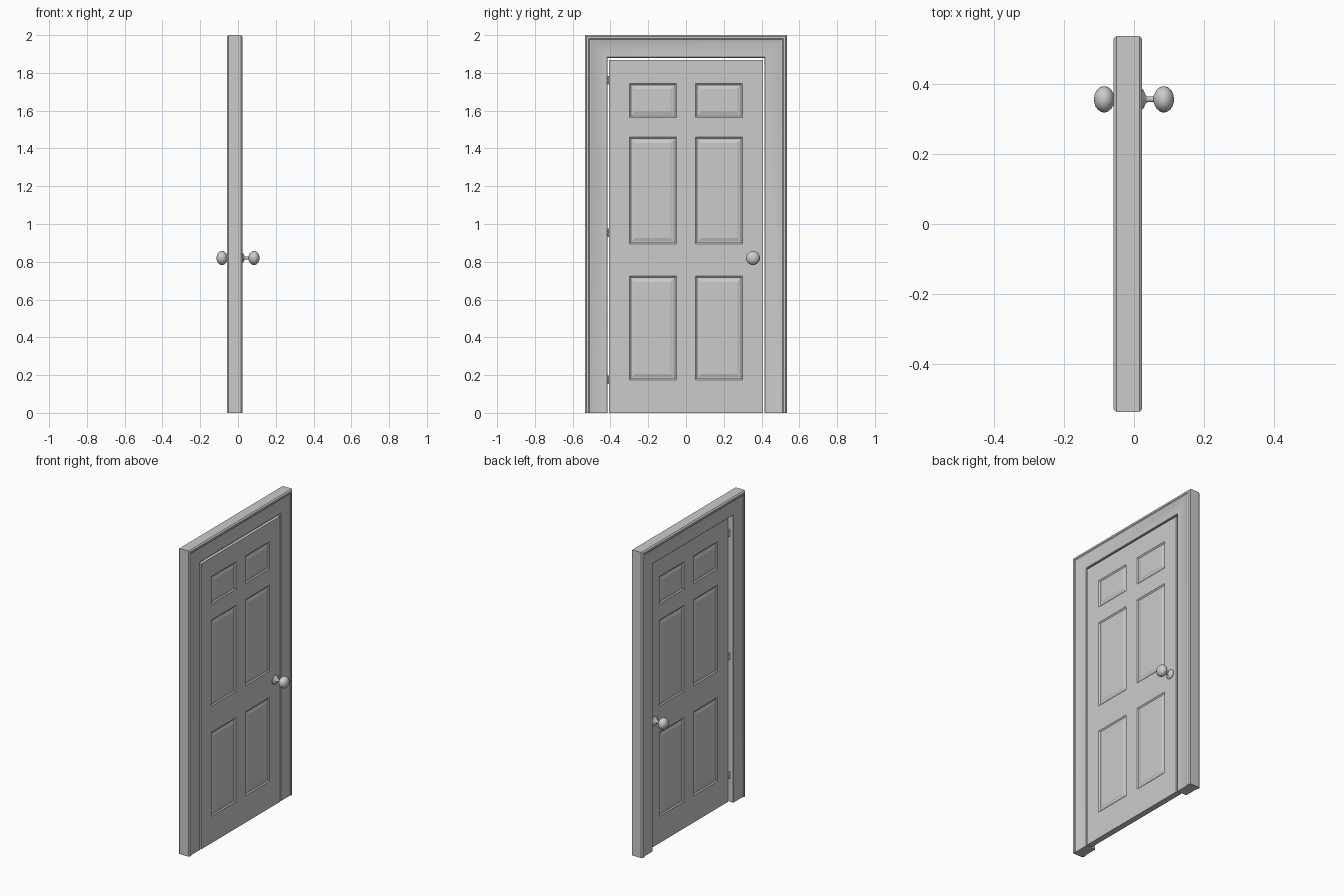
import bpy, bmesh, math
from mathutils import Matrix, Vector

if "Cube" in bpy.data.objects:
    bpy.data.objects.remove(bpy.data.objects["Cube"])


def finish(name, bm, angle=30):
    bmesh.ops.recalc_face_normals(bm, faces=bm.faces[:])
    me = bpy.data.meshes.new(name)
    bm.to_mesh(me)
    bm.free()
    ob = bpy.data.objects.new(name, me)
    bpy.context.collection.objects.link(ob)
    bpy.ops.object.select_all(action='DESELECT')
    ob.select_set(True)
    bpy.context.view_layer.objects.active = ob
    bpy.ops.object.shade_smooth_by_angle(angle=math.radians(angle))
    return ob


# Door frame: moulded casing section (distance from opening, x) swept up, over and down
W, H = 0.415, 1.88
front = [(0, 0.014), (0.004, 0.017), (0.085, 0.017), (0.091, 0.020),
         (0.097, 0.0195), (0.102, 0.023), (0.113, 0.023), (0.120, 0.015)]
mid = -0.0175
section = front + [(d, 2 * mid - x) for d, x in reversed(front)]
bm = bmesh.new()
rings = []
for sy, top in ((-1, 0), (-1, 1), (1, 1), (1, 0)):
    rings.append([bm.verts.new((x, sy * (W + d), top * (H + d))) for d, x in section])
n = len(section)
for a, b in zip(rings, rings[1:]):
    for i in range(n):
        j = (i + 1) % n
        bm.faces.new((a[i], a[j], b[j], b[i]))
bm.faces.new(rings[0])
bm.faces.new(rings[-1])
finish("door_frame", bm)

# Door leaf with six raised panels on both faces
T, LW, LH = 0.019, 0.407, 1.868
cols = [(-0.30, -0.05), (0.05, 0.30)]
rows = [(0.175, 0.725), (0.895, 1.46), (1.565, 1.745)]
bm = bmesh.new()
bmesh.ops.create_cube(bm, size=1, matrix=Matrix.Translation((0, 0, LH / 2))
                      @ Matrix.Diagonal((2 * T, 2 * LW, LH, 1)))
for axis, spans in (((0, 1, 0), cols), ((0, 0, 1), rows)):
    for v in (e for s in spans for e in s):
        bmesh.ops.bisect_plane(bm, geom=bm.verts[:] + bm.edges[:] + bm.faces[:],
                               plane_co=Vector(axis) * v, plane_no=axis)
bm.normal_update()
panels = []
for f in bm.faces:
    c = f.calc_center_median()
    if (abs(f.normal.x) > 0.9 and any(a < c.y < b for a, b in cols)
            and any(a < c.z < b for a, b in rows)):
        panels.append(f)
for inset, depth in ((0.008, -0.006), (0.006, 0), (0.017, 0.005)):
    bmesh.ops.inset_individual(bm, faces=panels, thickness=inset, depth=depth,
                               use_even_offset=True)
finish("door_leaf", bm, 10)

# Knob on each side: rosette, neck and flattened ball turned about the x axis
profile = [(0, 0), (0, 0.030), (0.004, 0.030), (0.009, 0.024), (0.014, 0.012),
           (0.020, 0.008), (0.036, 0.008)]
for i in range(1, 11):
    t = math.pi * (0.06 + 0.94 * i / 10)
    profile.append((0.066 - 0.029 * math.cos(t), max(0, 0.0375 * math.sin(t))))
for name, s in (("knob_right", 1), ("knob_left", -1)):
    bm = bmesh.new()
    vs = [bm.verts.new((s * (T + x), 0.355 + r, 0.82)) for x, r in profile]
    es = [bm.edges.new(p) for p in zip(vs, vs[1:])]
    bmesh.ops.spin(bm, geom=vs + es, cent=(0, 0.355, 0.82), axis=(1, 0, 0),
                   angle=2 * math.pi, steps=20)
    bmesh.ops.remove_doubles(bm, verts=bm.verts[:], dist=1e-5)
    finish(name, bm, 40)

# Three hinges: knuckled barrel and a thin leaf in the gap
for k, z in enumerate((0.175, 0.953, 1.76)):
    bm = bmesh.new()
    for i in range(5):
        bmesh.ops.create_cone(bm, cap_ends=True, segments=12, radius1=0.006 - 0.001 * (i % 2),
                              radius2=0.006 - 0.001 * (i % 2), depth=0.009,
                              matrix=Matrix.Translation((-0.025, -0.411, z + (i - 2) * 0.009)))
    bmesh.ops.create_cube(bm, size=1, matrix=Matrix.Translation((-0.006, -0.411, z))
                          @ Matrix.Diagonal((0.032, 0.003, 0.045, 1)))
    finish(f"hinge_{k + 1}", bm)
